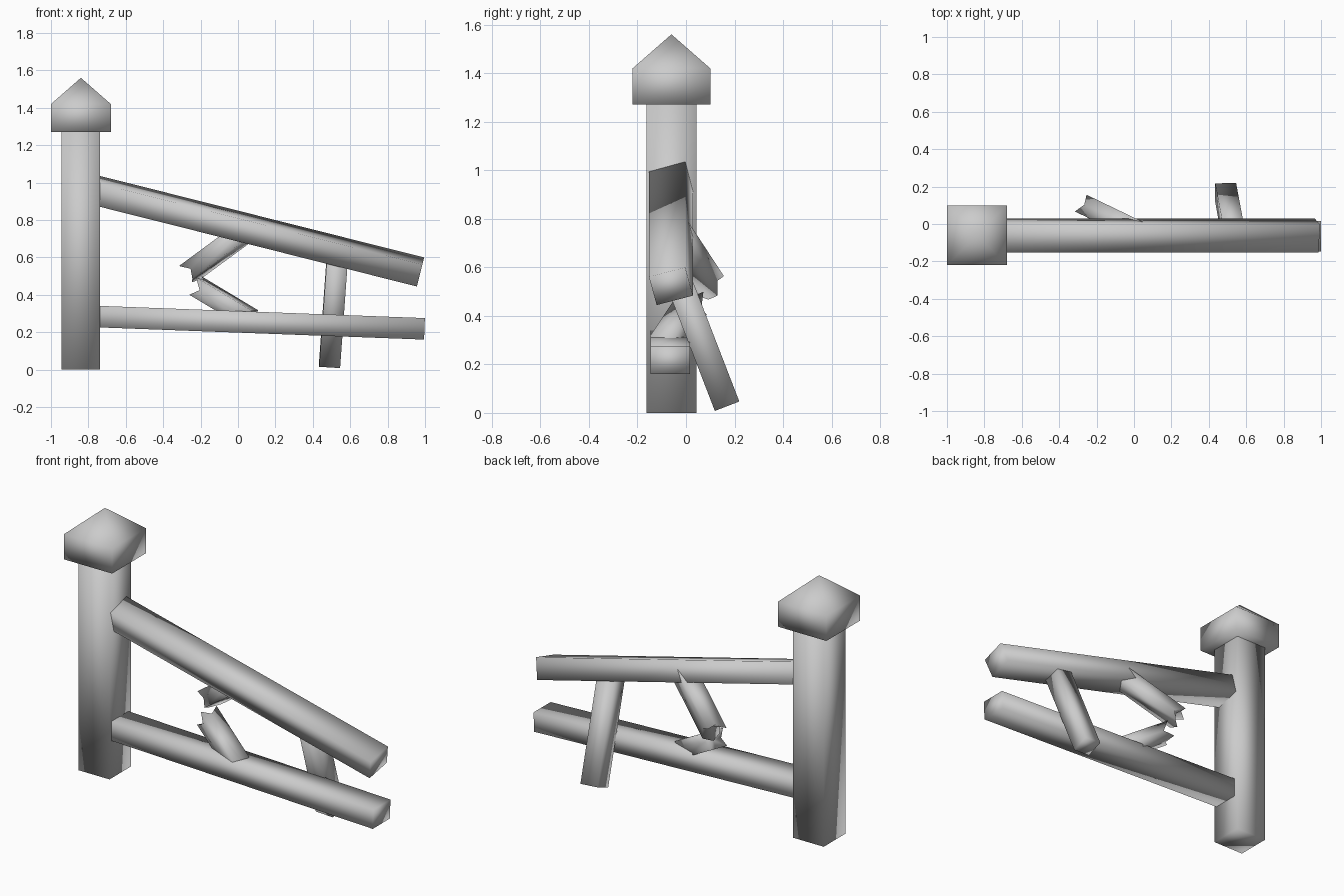
import bpy
import bmesh
import math
from mathutils import Vector

if "Cube" in bpy.data.objects:
    bpy.data.objects.remove(bpy.data.objects["Cube"])


def finish(name, bm):
    bmesh.ops.recalc_face_normals(bm, faces=bm.faces)
    for f in bm.faces:
        f.smooth = True
    me = bpy.data.meshes.new(name)
    bm.to_mesh(me)
    bm.free()
    ob = bpy.data.objects.new(name, me)
    bpy.context.collection.objects.link(ob)
    return ob


def frame(p0, p1, side, roll=0.0):
    """Axis plus two cross-section directions of a timber."""
    d = (p1 - p0).normalized()
    u = (side - d * side.dot(d)).normalized()
    v = d.cross(u)
    if v.z < 0:
        v = -v
    c, s = math.cos(roll), math.sin(roll)
    return d, u * c + v * s, v * c - u * s


def beam(name, p0, p1, w, h, side=(0, 1, 0), roll=0.0):
    """Squared timber between two points."""
    p0, p1 = Vector(p0), Vector(p1)
    d, u, v = frame(p0, p1, Vector(side), roll)
    bm = bmesh.new()
    rings = [[bm.verts.new(p + u * (a * w / 2) + v * (b * h / 2))
              for a, b in ((-1, -1), (1, -1), (1, 1), (-1, 1))] for p in (p0, p1)]
    bm.faces.new(rings[0])
    bm.faces.new(rings[1])
    for i in range(4):
        j = (i + 1) % 4
        bm.faces.new((rings[0][i], rings[0][j], rings[1][j], rings[1][i]))
    return finish(name, bm)


def splintered(name, p0, p1, w, h, side, jags, centre):
    """Timber whose far end is snapped off into uneven splinters."""
    p0, p1 = Vector(p0), Vector(p1)
    d, u, v = frame(p0, p1, Vector(side))
    outline = ((-1, -1), (0, -1), (1, -1), (1, 0), (1, 1), (0, 1), (-1, 1), (-1, 0))
    bm = bmesh.new()
    offs = [u * (a * w / 2) + v * (b * h / 2) for a, b in outline]
    base = [bm.verts.new(p0 + o) for o in offs]
    tip = [bm.verts.new(p1 + o + d * j) for o, j in zip(offs, jags)]
    mid = bm.verts.new(p1 + d * centre)
    bm.faces.new(base)
    for i in range(8):
        j = (i + 1) % 8
        bm.faces.new((base[i], base[j], tip[j], tip[i]))
        bm.faces.new((tip[i], tip[j], mid))
    return finish(name, bm)


# Upright post
beam("post", (-0.84, -0.06, 0), (-0.84, -0.06, 1.27), 0.205, 0.205)

# Pyramid-topped cap
bm = bmesh.new()
low, high = [[bm.verts.new((-0.84 + 0.16 * a, -0.06 + 0.16 * b, z))
              for a, b in ((-1, -1), (1, -1), (1, 1), (-1, 1))] for z in (1.27, 1.42)]
apex = bm.verts.new((-0.84, -0.06, 1.56))
bm.faces.new(low)
for i in range(4):
    j = (i + 1) % 4
    bm.faces.new((low[i], low[j], high[j], high[i]))
    bm.faces.new((high[i], high[j], apex))
finish("post_cap", bm)

# Rails: the upper one has dropped and rolled
beam("upper_rail", (-0.79, -0.062, 0.966), (0.976, -0.062, 0.522), 0.155, 0.124,
     roll=math.radians(15))
beam("lower_rail", (-0.79, -0.065, 0.285), (0.997, -0.065, 0.218), 0.162, 0.115)

# Leaning brace behind the rails
beam("leaning_brace", (0.49, 0.168, 0.031), (0.531, -0.052, 0.6), 0.112, 0.108,
     side=(1, 0, 0))

# Two halves of the snapped brace
splintered("broken_brace_upper", (0.05, -0.05, 0.745), (-0.245, 0.092, 0.528),
           0.107, 0.1, (0.45, 0.89, 0),
           (0.0, 0.035, 0.005, -0.03, 0.01, -0.005, 0.03, -0.02), -0.03)
splintered("broken_brace_lower", (0.065, -0.089, 0.274), (-0.21, 0.021, 0.439),
           0.107, 0.1, (0.37, 0.93, 0),
           (0.01, -0.02, 0.02, -0.025, 0.03, -0.01, 0.02, -0.03), -0.03)
